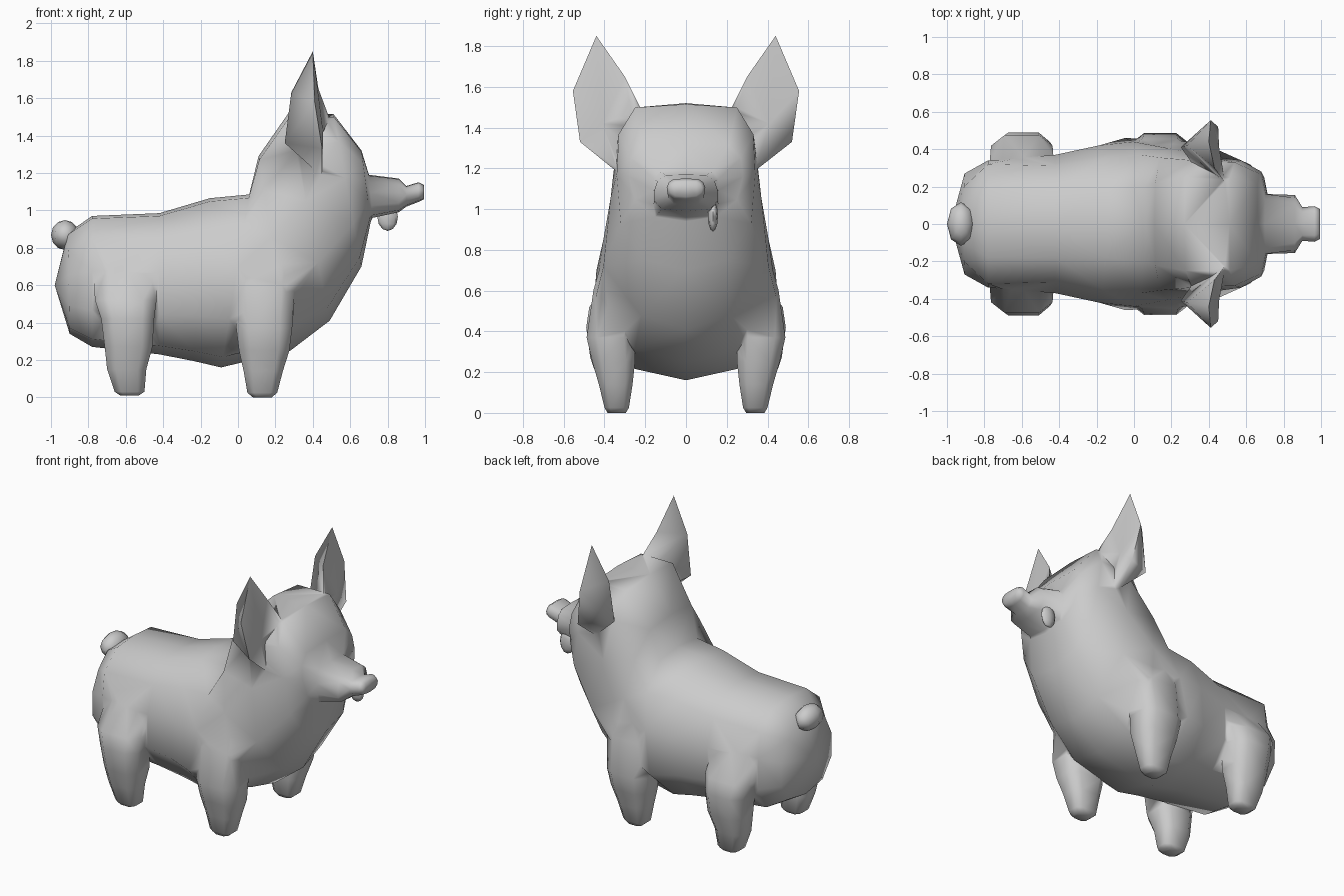
import bpy, bmesh, math
from mathutils import Vector

if "Cube" in bpy.data.objects:
    bpy.data.objects.remove(bpy.data.objects["Cube"])


def smooth(ob, angle):
    for o in bpy.context.selected_objects:
        o.select_set(False)
    ob.select_set(True)
    bpy.context.view_layer.objects.active = ob
    bpy.ops.object.shade_smooth_by_angle(angle=math.radians(angle))


def finish(name, bm):
    bmesh.ops.recalc_face_normals(bm, faces=bm.faces)
    me = bpy.data.meshes.new(name)
    bm.to_mesh(me)
    bm.free()
    ob = bpy.data.objects.new(name, me)
    bpy.context.collection.objects.link(ob)
    return ob


def loft(name, rings, start=None):
    """Skin equal-length rings; close the ends with a face or an apex."""
    bm = bmesh.new()
    vs = [[bm.verts.new(p) for p in r] for r in rings]
    n = len(vs[0])
    for a, b in zip(vs, vs[1:]):
        for i in range(n):
            j = (i + 1) % n
            bm.faces.new((a[i], a[j], b[j], b[i]))
    if start:
        t = bm.verts.new(start)
        for i in range(n):
            bm.faces.new((vs[0][i], vs[0][(i + 1) % n], t))
    else:
        bm.faces.new(vs[0])
    bm.faces.new(vs[-1])
    return finish(name, bm)


def body_ring(top, bottom, widths):
    """Symmetric slanted section; widths run from belly corner to back corner."""
    b, t = Vector((bottom[0], 0, bottom[1])), Vector((top[0], 0, top[1]))
    half = [b.lerp(t, f) + Vector((0, w, 0))
            for f, w in zip((.06, .28, .58, .82, .98), widths)]
    other = [Vector((p.x, -p.y, p.z)) for p in reversed(half)]
    return [b] + half + [t] + other


def rounded(cx, cy, z, rx, ry, n=8):
    """Rounded-square leg section."""
    def f(c):
        return math.copysign(abs(c) ** .65, c) * 1.05
    angles = [2 * math.pi * (i + .5) / n for i in range(n)]
    return [(cx + rx * f(math.cos(a)), cy + ry * f(math.sin(a)), z) for a in angles]


# Body, neck, head, muzzle and nose in one skin, sections fanning up through the chest
body = loft("body", [
    body_ring((-.91, .88), (-.90, .34), (.18, .27, .27, .20, .10)),
    body_ring((-.78, .97), (-.78, .27), (.25, .34, .34, .32, .18)),
    body_ring((-.42, .985), (-.42, .23), (.25, .37, .37, .31, .18)),
    body_ring((-.15, 1.065), (-.24, .195), (.25, .41, .42, .35, .18)),
    body_ring((.06, 1.085), (-.09, .16), (.25, .46, .44, .37, .20)),
    body_ring((.11, 1.29), (.28, .25), (.25, .45, .405, .355, .22)),
    body_ring((.27, 1.52), (.49, .41), (.22, .405, .37, .34, .25)),
    body_ring((.51, 1.515), (.66, .70), (.20, .32, .34, .33, .25)),
    body_ring((.66, 1.32), (.71, .94), (.15, .25, .28, .27, .21)),
    body_ring((.70, 1.19), (.72, .96), (.14, .16, .16, .16, .13)),
    body_ring((.86, 1.17), (.86, .99), (.12, .155, .155, .14, .10)),
    body_ring((.90, 1.13), (.90, 1.02), (.06, .085, .09, .08, .06)),
    body_ring((.965, 1.15), (.965, 1.045), (.06, .09, .095, .085, .06)),
    body_ring((.995, 1.135), (.995, 1.06), (.05, .075, .08, .07, .05)),
], start=(-.98, 0, .6))

# Tongue and tail
for name, loc, size in (("tongue", (.80, .132, .965), (.055, .025, .075)),
                        ("tail", (-.925, 0, .868), (.075, .117, .08))):
    bm = bmesh.new()
    bmesh.ops.create_uvsphere(bm, u_segments=8, v_segments=6, radius=1)
    bmesh.ops.scale(bm, vec=size, verts=bm.verts)
    bmesh.ops.translate(bm, vec=loc, verts=bm.verts)
    smooth(finish(name, bm), 75)

# Legs: z, x, y, half length, half width
FRONT = [(0, .13, .34, .05, .045), (.025, .13, .34, .08, .06),
         (.14, .135, .345, .105, .083), (.25, .14, .355, .135, .105),
         (.37, .14, .37, .15, .118), (.60, .14, .34, .17, .115),
         (.90, .14, .25, .17, .12)]
BACK = [(.01, -.58, .34, .05, .045), (.03, -.58, .34, .08, .06),
        (.15, -.595, .345, .105, .083), (.27, -.585, .36, .128, .11),
        (.42, -.59, .37, .142, .12), (.52, -.60, .345, .165, .13),
        (.68, -.60, .22, .175, .13)]

# Ears: outline with a bulging back ridge and a shallow front
OUTLINE = [(.49, .22, 1.49), (.43, .30, 1.65), (.40, .44, 1.85), (.41, .555, 1.58),
           (.45, .52, 1.33), (.45, .335, 1.18), (.40, .20, 1.30)]

parts = []
for side, s in (("left", 1), ("right", -1)):
    for name, spec in (("front_leg", FRONT), ("back_leg", BACK)):
        parts.append(loft(f"{name}_{side}",
                          [rounded(x, s * y, z, rx, ry) for z, x, y, rx, ry in spec]))

    bm = bmesh.new()
    rim = [bm.verts.new((x, s * y, z)) for x, y, z in OUTLINE]
    high = bm.verts.new((.285, s * .42, 1.63))
    low = bm.verts.new((.25, s * .41, 1.36))
    dish = bm.verts.new((.455, s * .41, 1.42))
    for i in range(7):
        bm.faces.new((rim[i], rim[(i + 1) % 7], dish))
    for i in (0, 1, 2):
        bm.faces.new((rim[i], rim[i + 1], high))
    for i in (3, 4, 5, 6):
        bm.faces.new((rim[i], rim[(i + 1) % 7], low))
    bm.faces.new((rim[3], high, low))
    bm.faces.new((rim[0], low, high))
    parts.append(finish(f"ear_{side}", bm))

# Merge legs and ears into the body so the shading flows across the joints
for part in parts:
    mod = body.modifiers.new("merge", 'BOOLEAN')
    mod.operation = 'UNION'
    mod.solver = 'EXACT'
    mod.object = part
    bpy.context.view_layer.objects.active = body
    bpy.ops.object.modifier_apply(modifier=mod.name)
    bpy.data.objects.remove(part)
bm = bmesh.new()
bm.from_mesh(body.data)
bmesh.ops.remove_doubles(bm, verts=bm.verts, dist=.012)
bmesh.ops.triangulate(bm, faces=bm.faces)
bm.to_mesh(body.data)
bm.free()
smooth(body, 100)
